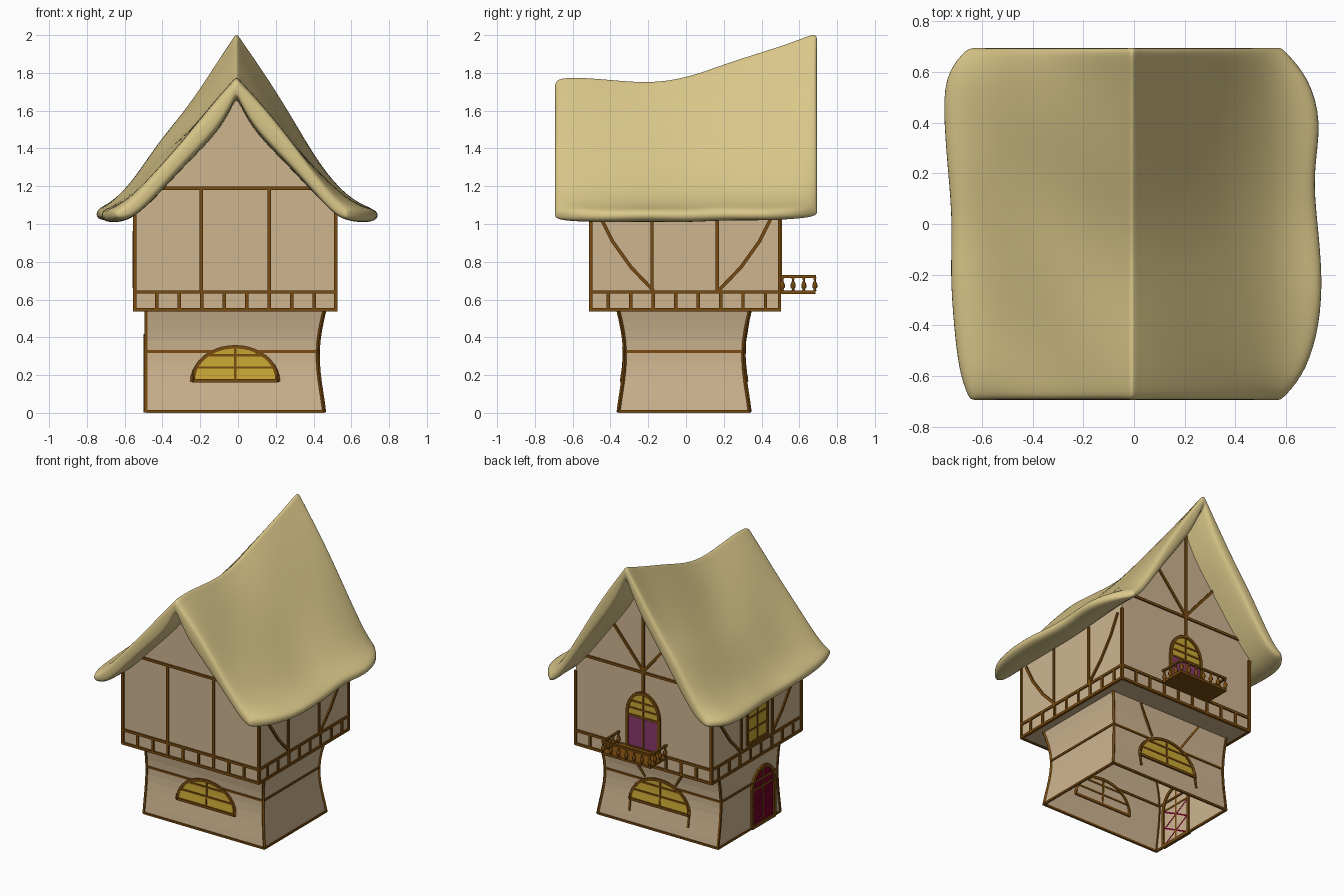
import bpy, bmesh, math
from mathutils import Vector, Matrix

if "Cube" in bpy.data.objects:
    bpy.data.objects.remove(bpy.data.objects["Cube"])

def material(name, rgb):
    m = bpy.data.materials.new(name)
    m.diffuse_color = (*rgb, 1)
    m.use_nodes = True
    m.node_tree.nodes["Principled BSDF"].inputs["Base Color"].default_value = m.diffuse_color
    return m

WALL = material("plaster", (.62, .46, .28))
THATCH = material("thatch", (.70, .57, .25))
WOOD = material("timber", (.19, .07, .005))
GLASS = material("yellow_glass", (.58, .39, .035))
PURPLE = material("purple_paint", (.25, .04, .15))
RED = material("crimson_paint", (.16, .0, .02))
CX = -.015

def finish(name, bm, mat, smooth=False):
    bmesh.ops.recalc_face_normals(bm, faces=bm.faces)
    me = bpy.data.meshes.new(name)
    for f in bm.faces:
        f.smooth = smooth
    bm.to_mesh(me)
    bm.free()
    me.materials.append(mat)
    ob = bpy.data.objects.new(name, me)
    bpy.context.collection.objects.link(ob)
    return ob

def loft(name, rings, mat, smooth=False, caps=True):
    bm = bmesh.new()
    vs = [[bm.verts.new(p) for p in r] for r in rings]
    n = len(vs[0])
    for a, b in zip(vs, vs[1:]):
        for i in range(n):
            bm.faces.new((a[i], a[(i + 1) % n], b[(i + 1) % n], b[i]))
    if caps:
        bm.faces.new(vs[0])
        bm.faces.new(vs[-1])
    return finish(name, bm, mat, smooth)

def bars(name, paths, w=.018, mat=WOOD):
    """Square timbers along polylines."""
    bm = bmesh.new()
    for path in paths:
        for a, b in zip(path, path[1:]):
            a, b = Vector(a), Vector(b)
            d = b - a
            rot = d.to_track_quat('Z', 'Y').to_matrix().to_4x4()
            m = Matrix.Translation((a + b) / 2) @ rot @ Matrix.Diagonal((w, w, d.length + w * .5, 1))
            bmesh.ops.create_cube(bm, size=1, matrix=m)
    return finish(name, bm, mat)

def interp(table, x):
    for (x0, y0), (x1, y1) in zip(table, table[1:]):
        if x <= x1:
            return y0 + (y1 - y0) * (x - x0) / (x1 - x0)
    return table[-1][1]

# Roof shape: ridge height along y, slope / thickness across it, eave reach
RIDGE = [(-.7, 1.785), (-.6, 1.787), (-.4, 1.772), (-.2, 1.753), (0, 1.78), (.2, 1.855), (.4, 1.92), (.6, 1.985), (.7, 2.04)]
SLOPE = [(0, 1), (.03, .962), (.12, .865), (.27, .69), (.42, .51), (.56, .345), (.75, .15), (.9, .07), (1, .045)]
THICK = [(0, .11), (.03, .13), (.12, .18), (.27, .17), (.42, .15), (.56, .14), (.75, .125), (.9, .085), (1, .055)]
EAVE_R = [(-.69, .59), (-.66, .63), (-.58, .69), (-.4, .745), (-.2, .755), (.2, .715), (.4, .755), (.58, .70), (.66, .63), (.69, .59)]
EAVE_L = [(-.69, .64), (-.66, .66), (-.58, .685), (-.4, .705), (-.2, .72), (0, .71), (.4, .745), (.58, .745), (.66, .70), (.69, .64)]

def roof_z(t, y):
    return 1.04 + (interp(RIDGE, y) - 1.04) * interp(SLOPE, t)

def lump(t, y, t0, y0, h):
    return h * math.exp(-((t - t0) / .2) ** 2 - ((y - y0) / .28) ** 2)

# Thatched roof
bm = bmesh.new()
ts = [-t for t, _ in reversed(SLOPE)] + [t for t, _ in SLOPE[1:]]
grid = []
for y in (-.695, -.675, -.58, -.4, -.2, 0, .2, .4, .58, .675, .695):
    pinch = .03 if abs(y) > .69 else .006 if abs(y) > .67 else 0
    top, bottom = [], []
    for t in ts:
        a = abs(t)
        reach = interp(EAVE_R if t > 0 else EAVE_L, y)
        x = .745 * t * (1 - (1 - reach / .745) * a ** 4) - .008
        bump = .012 * math.sin(9 * y + 7 * t) * math.sin(math.pi * a)
        bump += lump(t, y, -.6, .42, .085) + lump(t, y, -.55, -.1, .04) + lump(t, y, .5, .3, -.015)
        wave = .006 * math.cos(14 * y) * a ** 4
        z = roof_z(a, y)
        k = min(pinch, interp(THICK, a) * .3)
        top.append(bm.verts.new((x, y, z - k + bump - wave)))
        bottom.append(bm.verts.new((x, y, z - interp(THICK, a) + k - wave)))
    grid.append(top + bottom[::-1])
n = len(grid[0])
for a, b in zip(grid, grid[1:]):
    for i in range(n):
        bm.faces.new((a[i], a[(i + 1) % n], b[(i + 1) % n], b[i]))
for r in (grid[0], grid[-1]):
    for i in range(n // 2 - 1):
        bm.faces.new((r[i], r[i + 1], r[n - 2 - i], r[n - 1 - i]))
roof = finish("thatched_roof", bm, THATCH, True)
sub = roof.modifiers.new("soft", 'SUBSURF')
sub.levels = sub.render_levels = 2

# Upper storey with gables that follow the underside of the roof
UX, Y0, Y1 = .532, -.505, .495
rings = []
for y in (Y0, -.4, -.2, 0, .2, .4, Y1):
    pts = [(CX - UX, y, .54)]
    for i in range(-8, 9):
        x = UX * i / 8
        pts.append((CX + x, y, roof_z(abs(x) / .745, y) - .08))
    rings.append(pts + [(CX + UX, y, .54)])
loft("upper_walls", rings, WALL)

# Waisted lower storey, hollow and open below; the door side is straight
def low(sx, sy, z):
    k = .034 * math.sin(math.pi * min(1, z / .54) ** 1.2)
    return (CX + sx * .472 - (k if sx > 0 else 0), -.01 + sy * (.348 - k), z)

CORNERS = [(-1, -1), (1, -1), (1, 1), (-1, 1)]
ZS = [.008 + .532 * i / 10 for i in range(11)]
loft("lower_walls", [[low(*c, z) for c in CORNERS] for z in [0] + ZS[1:]], WALL, caps=False)

# Timber frame of the lower storey; the belt stops at the window arches
paths = [[low(*c, z) for z in ZS] for c in CORNERS]
paths.append([low(*c, .009) for c in CORNERS + CORNERS[:1]])
for sx in (-1, 1):
    a, b = low(sx, -1, .325), low(sx, 1, .325)
    paths.append([(CX + sx * .11, a[1], .325), a, b, (CX + sx * .11, b[1], .325)])
paths += [[(CX + s * .12, low(1, 1, .35)[1], .35), (CX + s * .24, .335, .535)] for s in (-1, 1)]
paths += [[(CX + s * .23, low(1, 1, z)[1], z) for z in (.09, .17)] for s in (-1, 1)]
bars("lower_timbers", paths, .014)

# Timber frame of the upper storey
up = [(CX + sx * UX, Y0 if sy < 0 else Y1) for sx, sy in CORNERS]
paths = [[(x, y, .545), (x, y, 1.06)] for x, y in up]
paths += [[(x, y, z) for x, y in up + up[:1]] for z in (.545, .64)]
for i in range(8):
    f = -.415 + .119 * i
    paths += [[(CX + f, y, .545), (CX + f, y, .64)] for y in (Y0, Y1)]
    paths += [[(CX + s * UX, f + .003, .545), (CX + s * UX, f + .003, .64)] for s in (-1, 1)]
for x in (-.195, .165):
    paths.append([(x, Y0, .64), (x, Y0, 1.19)])
for s in (-1, 1):
    x = CX + s * UX
    for m in (-1, 1):
        paths.append([(x, m * .173 - .007, .64), (x, m * .173 - .007, 1.06)])
        paths.append([(x, m * .455, 1.04), (x, m * .39, .91), (x, m * .29, .77), (x, m * .175, .65)])
paths += [[(CX - .41, Y0, 1.19), (CX + .41, Y0, 1.19)], [(CX - .47, Y1, 1.19), (CX + .47, Y1, 1.19)]]
paths.append([(CX, Y1, 1.05), (CX, Y1, 1.84)])
paths += [[(CX, Y1, 1.2), (CX + s * .27, Y1, 1.52)] for s in (-1, 1)]
bars("upper_timbers", paths)

# Windows and doors: outline is (u, z), place() maps it onto a wall
def opening(name, place, hw, z0, spring, top, pane, uprights, rails, w=.018, split=None, low_mat=None):
    def width(z):
        return hw if z <= spring else hw * math.sqrt(max(0, 1 - ((z - spring) / (top - spring)) ** 2))
    def height(u):
        return spring + (top - spring) * math.sqrt(max(0, 1 - (u / hw) ** 2))
    # pane is built in level strips so that it follows a curved wall
    levels = [z0 + (top - .002 - z0) * i / 12 for i in range(13)]
    loft(name + "_pane", [[place(u, z, d) for u, d in
         ((-width(z), .001), (width(z), .001), (width(z), .005), (-width(z), .005))] for z in levels], pane)
    arch = [(hw * math.cos(math.pi * i / 20), spring + (top - spring) * math.sin(math.pi * i / 20)) for i in range(21)]
    edge = [(-hw, z0), (hw, z0)] + (arch if spring > z0 else arch[1:-1])
    if split:
        box = [(-hw, z0), (hw, z0), (hw, split), (-hw, split)]
        loft(name + "_panel", [[place(u, z, d) for u, z in box] for d in (-.005, .008)], low_mat)
    bars(name + "_frame", [[place(u, z, .003) for u, z in edge + edge[:1]]], w)
    cross = [[place(u, z0 + (height(u) - z0) * i / 4, .003) for i in range(5)] for u in uprights]
    cross += [[place(-width(z), z, .003), place(width(z), z, .003)] for z in rails]
    bars(name + "_bars", cross, .012)

opening("front_window", lambda u, z, d: (CX + u, low(1, -1, z)[1] - d, z), .225, .17, .17, .35, GLASS, [0], [.24, .305])
opening("back_window", lambda u, z, d: (CX + u, low(1, 1, z)[1] + d, z), .23, .17, .17, .355, GLASS, [0], [.24, .305])
opening("balcony_door", lambda u, z, d: (CX + u, Y1 + d, z), .125, .645, .88, 1.04, GLASS, [0],
        [.87, .92, .97], .02, .86, PURPLE)
left_door = lambda u, z, d: (-.487 - d, -.16 + u, z)
opening("side_door", left_door, .125, .012, .26, .405, RED, [0], [.27], .022)
opening("side_window", lambda u, z, d: (CX - UX - d, -.01 + u, z), .11, .67, .95, .955, GLASS, [0], [.76, .85])

# Lattice on the side door
bars("door_lattice", [[left_door(s * .11, z, .004), left_door(-s * .11, z + .12, .004)]
                      for s in (-1, 1) for z in (.02, .14)], .01, RED)

# Balcony: floor, rails and turned balusters
bm = bmesh.new()
bmesh.ops.create_cube(bm, size=1, matrix=Matrix.Translation((-.01, .59, .638)) @ Matrix.Diagonal((.385, .19, .018, 1)))
finish("balcony_floor", bm, WOOD)
bars("balcony_rail", [[(-.195, .5, .722), (-.195, .682, .722), (.175, .682, .722), (.175, .5, .722)]], .014)
spots = [(-.193 + .061 * i, .682) for i in range(7)]
spots += [(x, y) for x in (-.193, .173) for y in (.51, .567, .624)]
PROFILE = [(.645, .009), (.655, .006), (.665, .013), (.68, .013), (.70, .005), (.718, .009)]
for x, y in spots:
    loft("baluster", [[(x + r * math.cos(a * math.pi / 4), y + r * math.sin(a * math.pi / 4), z)
                       for a in range(8)] for z, r in PROFILE], WOOD, True)
